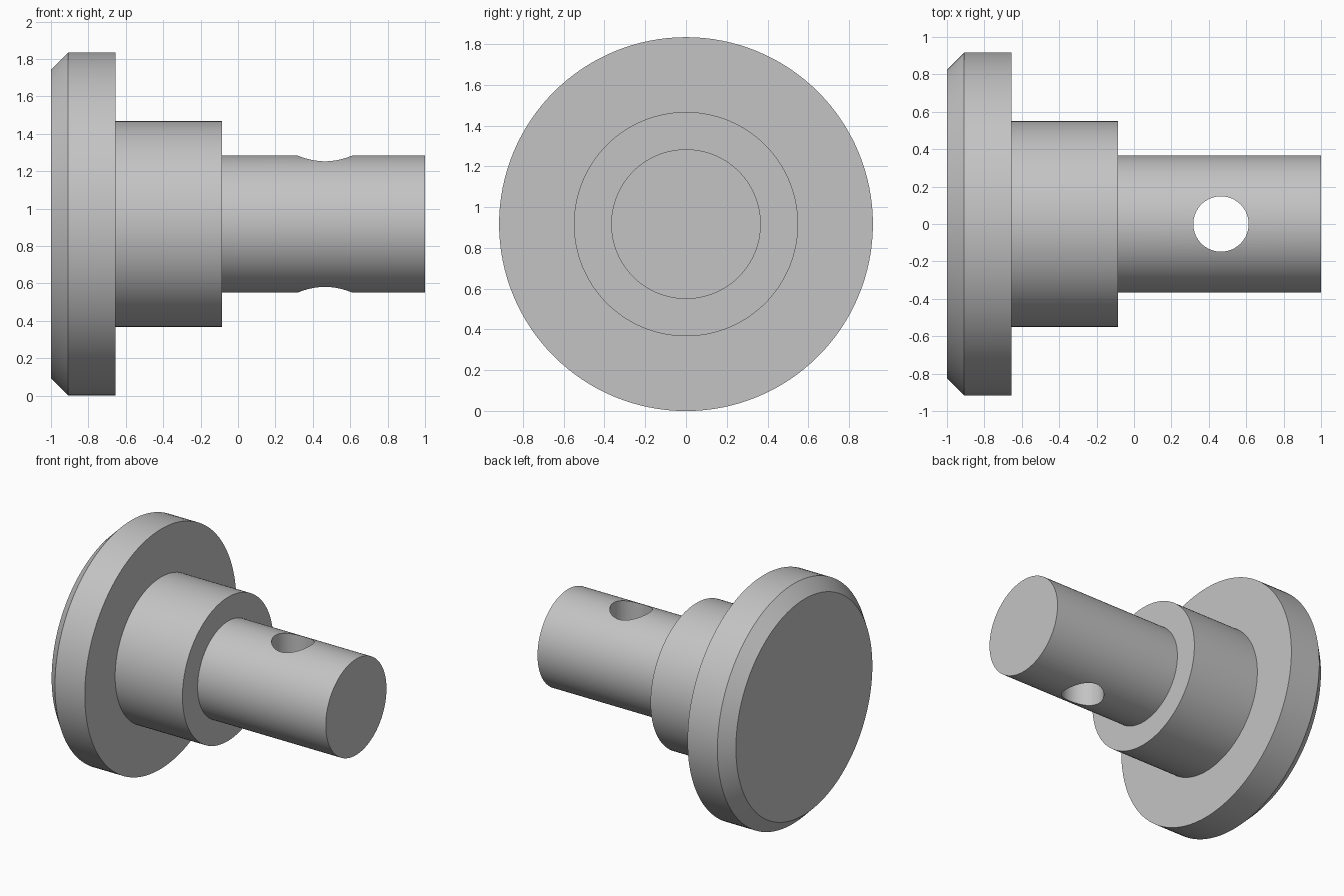
import bpy, bmesh, math
from mathutils import Matrix

cube = bpy.data.objects.get("Cube")
if cube:
    bpy.data.objects.remove(cube, do_unlink=True)

SEGMENTS = 128
FLANGE_R, SHOULDER_R, SHAFT_R = 0.917, 0.55, 0.367
CHAMFER = 0.092
AXIS_Z = FLANGE_R

# Plain grey metal
metal = bpy.data.materials.new("grey_metal")
metal.use_nodes = True
metal.diffuse_color = (0.55, 0.55, 0.55, 1)
metal.node_tree.nodes["Principled BSDF"].inputs["Base Color"].default_value = metal.diffuse_color


def add_object(name, bm):
    bmesh.ops.recalc_face_normals(bm, faces=bm.faces)
    mesh = bpy.data.meshes.new(name)
    bm.to_mesh(mesh)
    bm.free()
    obj = bpy.data.objects.new(name, mesh)
    bpy.context.collection.objects.link(obj)
    mesh.materials.append(metal)
    return obj


def lathe(name, profile):
    """Sweep (x, radius) rings around the x axis, capping both ends."""
    bm = bmesh.new()
    rings = []
    for x, r in profile:
        angles = [2 * math.pi * i / SEGMENTS for i in range(SEGMENTS)]
        rings.append([bm.verts.new((x, r * math.cos(a), r * math.sin(a))) for a in angles])
    for a, b in zip(rings, rings[1:]):
        for i in range(SEGMENTS):
            j = (i + 1) % SEGMENTS
            bm.faces.new((a[i], a[j], b[j], b[i]))
    bm.faces.new(rings[0])
    bm.faces.new(rings[-1])
    obj = add_object(name, bm)
    obj.location.z = AXIS_Z
    return obj


# Stepped pin: chamfered flange, shoulder and shaft in one turned body
pin = lathe("stepped_pin", [
    (-1, FLANGE_R - CHAMFER), (-1 + CHAMFER, FLANGE_R), (-0.655, FLANGE_R),
    (-0.655, SHOULDER_R), (-0.085, SHOULDER_R),
    (-0.085, SHAFT_R), (1, SHAFT_R),
])

# Vertical cross hole through the shaft
bm = bmesh.new()
bmesh.ops.create_cone(bm, cap_ends=True, segments=64, radius1=0.148, radius2=0.148,
                      depth=1, matrix=Matrix.Translation((0.465, 0, AXIS_Z)))
cutter = add_object("hole_cutter", bm)
cutter.hide_render = True
cutter.hide_set(True)

cut = pin.modifiers.new("cross_hole", 'BOOLEAN')
cut.operation = 'DIFFERENCE'
cut.solver = 'EXACT'
cut.object = cutter

# Apply the cut, then smooth the round surfaces while keeping edges sharp
bpy.ops.object.select_all(action='DESELECT')
bpy.context.view_layer.objects.active = pin
pin.select_set(True)
bpy.ops.object.modifier_apply(modifier=cut.name)
bpy.data.objects.remove(cutter, do_unlink=True)
bpy.ops.object.shade_smooth_by_angle(angle=math.radians(30))
